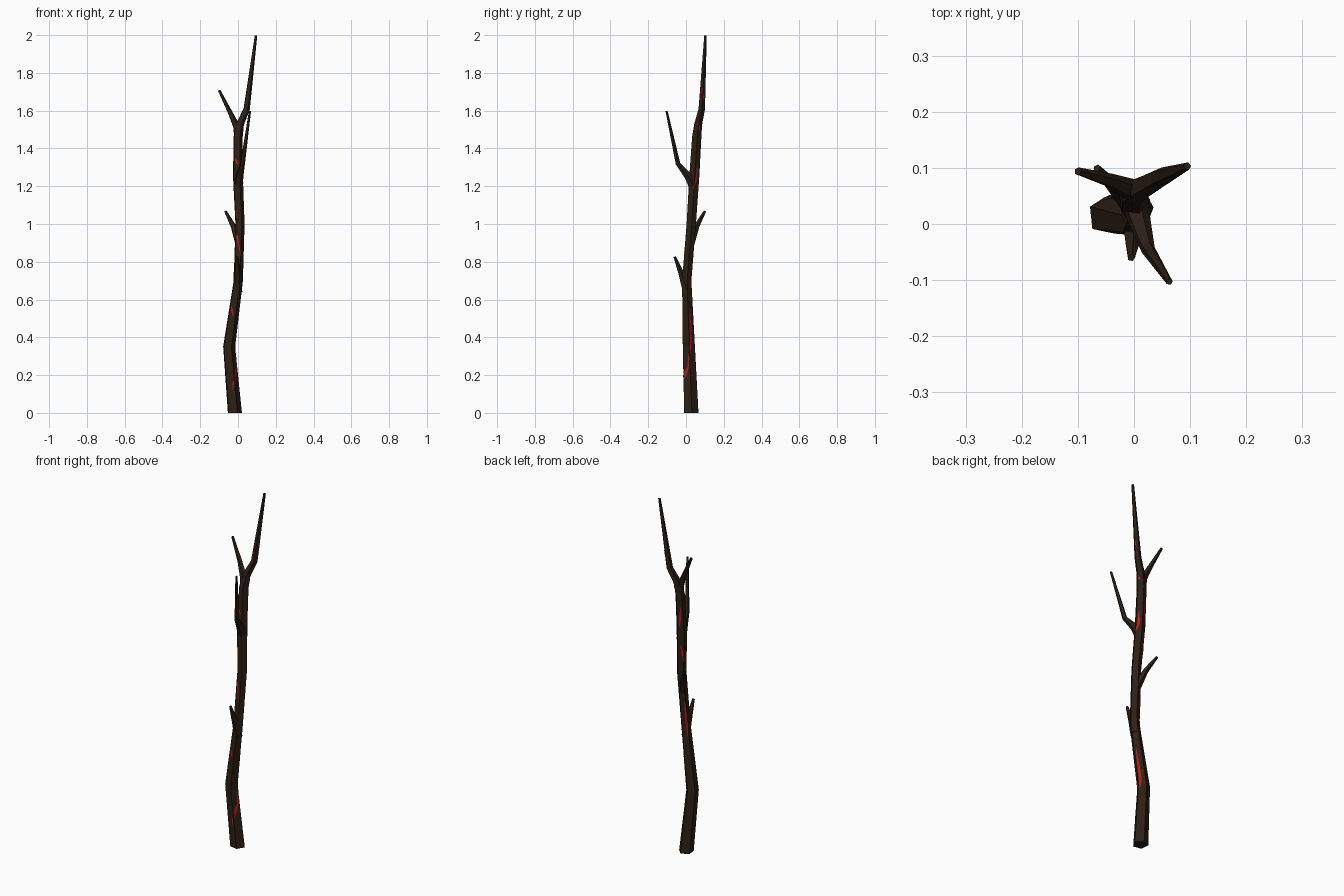
import bpy, bmesh
from math import sin, cos, radians
from mathutils import Vector
from mathutils.bvhtree import BVHTree

if "Cube" in bpy.data.objects:
    bpy.data.objects.remove(bpy.data.objects["Cube"])


def material(name, rgb):
    m = bpy.data.materials.new(name)
    m.diffuse_color = (*rgb, 1)
    m.use_nodes = True
    m.node_tree.nodes["Principled BSDF"].inputs["Base Color"].default_value = m.diffuse_color
    return m


BARK = material("bark", (0.026, 0.014, 0.008))
RED = material("red_crack", (0.5, 0.01, 0.008))


def finish(name, bm, mat):
    bmesh.ops.recalc_face_normals(bm, faces=bm.faces)
    me = bpy.data.meshes.new(name)
    bm.to_mesh(me)
    bm.free()
    me.materials.append(mat)
    ob = bpy.data.objects.new(name, me)
    bpy.context.collection.objects.link(ob)
    return ob


def limb(name, path, flat_base=False, sides=5):
    """Tapered five-sided tube through (x, y, z, radius) points."""
    bm = bmesh.new()
    pts = [Vector(p[:3]) for p in path]
    rings = []
    for i, p in enumerate(path):
        a, b = pts[max(i - 1, 0)], pts[min(i + 1, len(pts) - 1)]
        tangent = Vector((0, 0, 1)) if flat_base and i == 0 else b - a
        q = Vector((0, 0, 1)).rotation_difference(tangent)
        ring = []
        for k in range(sides):
            t = radians(6 + 360 * k / sides)
            ring.append(bm.verts.new(pts[i] + q @ Vector((cos(t), sin(t), 0)) * p[3]))
        rings.append(ring)
    for r0, r1 in zip(rings, rings[1:]):
        for k in range(sides):
            n = (k + 1) % sides
            bm.faces.new((r0[k], r0[n], r1[n], r1[k]))
    bm.faces.new(rings[0])
    bm.faces.new(rings[-1])
    return finish(name, bm, BARK)


# Crooked trunk running up into the main tip
trunk = limb("trunk", [
    (-0.019, 0.027, 0, 0.040), (-0.049, 0.014, 0.35, 0.034),
    (0.0, 0.003, 0.70, 0.026), (0.009, 0.027, 1.0, 0.026),
    (-0.002, 0.043, 1.25, 0.028), (-0.001, 0.056, 1.46, 0.026),
    (0.010, 0.064, 1.53, 0.022), (0.045, 0.083, 1.61, 0.018),
    (0.095, 0.103, 1.998, 0.007)], flat_base=True)

# Side branches
limb("low_front_twig", [(0, 0.005, 0.64, 0.023), (-0.003, -0.026, 0.74, 0.016),
                        (-0.005, -0.060, 0.827, 0.007)])
limb("back_twig", [(0.004, 0.025, 0.90, 0.022), (-0.026, 0.057, 0.99, 0.015),
                   (-0.066, 0.100, 1.067, 0.007)])
limb("front_branch", [(0.0, 0.042, 1.19, 0.025), (0.008, 0.010, 1.255, 0.021),
                      (0.024, -0.043, 1.32, 0.013), (0.063, -0.103, 1.598, 0.006)])
limb("fork_branch", [(0.0, 0.058, 1.45, 0.022), (-0.010, 0.063, 1.52, 0.019),
                     (-0.042, 0.077, 1.59, 0.013), (-0.100, 0.094, 1.707, 0.007)])

# Red cracks: thin tapered ribbons projected on the trunk from a viewing side
tree = BVHTree.FromObject(trunk, bpy.context.evaluated_depsgraph_get())


def crack(name, azimuth, pts, width=0.010, steps=8):
    a = radians(azimuth)
    out = Vector((cos(a), sin(a), 0))
    right = Vector((-sin(a), cos(a), 0))
    line = []
    for (u0, z0), (u1, z1) in zip(pts, pts[1:]):
        line += [(u0 + (u1 - u0) * k / steps, z0 + (z1 - z0) * k / steps)
                 for k in range(steps)]
    line.append(pts[-1])
    bm = bmesh.new()
    prev = None
    for i, (u, z) in enumerate(line):
        w = width / 2 * (0.15 + 0.85 * sin(3.14159 * i / (len(line) - 1)))
        pair = []
        for s in (-w, w):
            hit, nor, _, _ = tree.ray_cast(right * (u + s) + Vector((0, 0, z)) + out, -out)
            if hit:
                pair.append(bm.verts.new(hit + nor * 0.0015))
        if len(pair) < 2:
            prev = None
            continue
        if prev:
            bm.faces.new((prev[0], prev[1], pair[1], pair[0]))
        prev = pair
    finish(name, bm, RED)


CRACKS = [
    (-90, [(-0.030, 0.12), (-0.018, 0.19), (-0.008, 0.26)]),
    (-90, [(-0.037, 0.57), (-0.025, 0.51)]),
    (-90, [(-0.010, 1.08), (-0.008, 0.95), (0.015, 0.83)]),
    (-90, [(-0.015, 1.35), (0.0, 1.31)]),
    (0, [(0.005, 0.20), (0.026, 0.38), (0.018, 0.56)]),
    (0, [(0.035, 1.18), (0.055, 1.24), (0.060, 1.32)]),
    (0, [(0.062, 1.54), (0.070, 1.49)]),
    (0, [(0.085, 1.72), (0.092, 1.66)]),
    (135, [(-0.038, 1.40), (-0.043, 1.28)]),
    (135, [(-0.035, 1.18), (-0.020, 1.08)]),
    (135, [(-0.012, 0.85), (0.005, 0.65)]),
]
for n, (azimuth, pts) in enumerate(CRACKS):
    crack(f"crack_{n + 1}", azimuth, pts)
